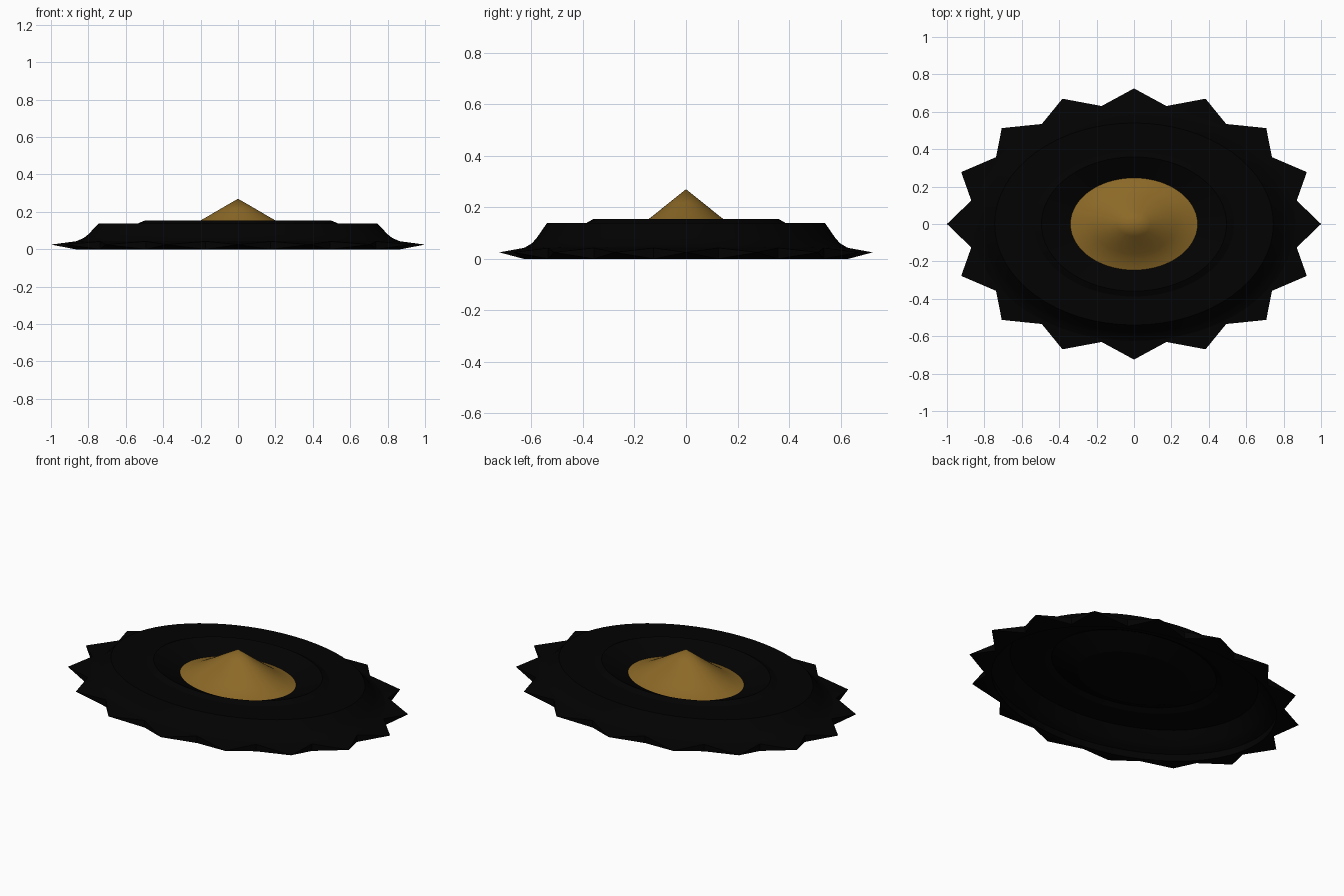
import bpy, bmesh, math

if "Cube" in bpy.data.objects:
    bpy.data.objects.remove(bpy.data.objects["Cube"])

RATIO = 0.725  # depth of the oval compared with its width
SEG = 64       # segments round the oval
N = 16         # points round the edge


def material(name, rgb):
    m = bpy.data.materials.new(name)
    m.diffuse_color = (*rgb, 1)
    m.use_nodes = True
    m.node_tree.nodes["Principled BSDF"].inputs["Base Color"].default_value = m.diffuse_color
    return m


def finish(bm, name, mat, smooth_angle):
    bmesh.ops.recalc_face_normals(bm, faces=bm.faces)
    mesh = bpy.data.meshes.new(name)
    bm.to_mesh(mesh)
    bm.free()
    ob = bpy.data.objects.new(name, mesh)
    bpy.context.collection.objects.link(ob)
    mesh.materials.append(mat)
    bpy.ops.object.select_all(action='DESELECT')
    ob.select_set(True)
    bpy.context.view_layer.objects.active = ob
    bpy.ops.object.shade_smooth_by_angle(angle=math.radians(smooth_angle))
    return ob


def ring(bm, r, z, n, turn=0.0):
    return [bm.verts.new((r * math.cos(2 * math.pi * (i + turn) / n),
                          RATIO * r * math.sin(2 * math.pi * (i + turn) / n), z))
            for i in range(n)]


def oval_lathe(name, profile, mat, angle):
    """Turn (radius, height) points into an oval shell; radius 0 makes a pole."""
    bm = bmesh.new()
    rows = [[bm.verts.new((0, 0, z))] if r == 0 else ring(bm, r, z, SEG)
            for r, z in profile]
    for a, b in zip(rows, rows[1:]):
        for i in range(SEG):
            j = (i + 1) % SEG
            if len(a) == 1:
                bm.faces.new((a[0], b[i], b[j]))
            elif len(b) == 1:
                bm.faces.new((a[i], a[j], b[0]))
            else:
                bm.faces.new((a[i], a[j], b[j], b[i]))
    return finish(bm, name, mat, angle)


black = material("black", (0.0006, 0.0006, 0.0006))
gold = material("gold", (0.26, 0.14, 0.02))

# Base rim with sixteen wedge-shaped points, open in the middle
bm = bmesh.new()
tips = ring(bm, 1.0, 0.025, N)
low = ring(bm, 0.887, 0.0, N, 0.5)
high = ring(bm, 0.887, 0.042, N, 0.5)
seat = ring(bm, 0.862, 0.044, SEG)
foot = ring(bm, 0.855, 0.0, SEG)
for i in range(N):
    bm.faces.new((low[i - 1], low[i], tips[i]))
    bm.faces.new((high[i - 1], high[i], tips[i]))
    bm.faces.new((low[i], high[i], tips[i]))
    bm.faces.new((low[i - 1], high[i - 1], tips[i]))
    # rim strips between two notches and the round body, above and below
    for outer, inner in ((high, seat), (low, foot)):
        bm.faces.new([outer[i - 1], outer[i]]
                     + [inner[(4 * i + k) % SEG] for k in (2, 1, 0, -1, -2)])
finish(bm, "pointed_base", black, 20)

# Raised oval shell with a stepped rim and a shallow central recess, hollow below
oval_lathe("oval_body", [(0.855, 0.0), (0.862, 0.044), (0.825, 0.06), (0.80, 0.08),
                         (0.745, 0.138), (0.535, 0.138), (0.495, 0.155), (0.34, 0.095),
                         (0, 0.094)], black, 20)

# Gold peaked centre flaring out into the recess
oval_lathe("gold_peak", [(0, 0.27), (0.09, 0.218), (0.17, 0.171), (0.22, 0.143),
                         (0.28, 0.112), (0.34, 0.097)], gold, 60)
